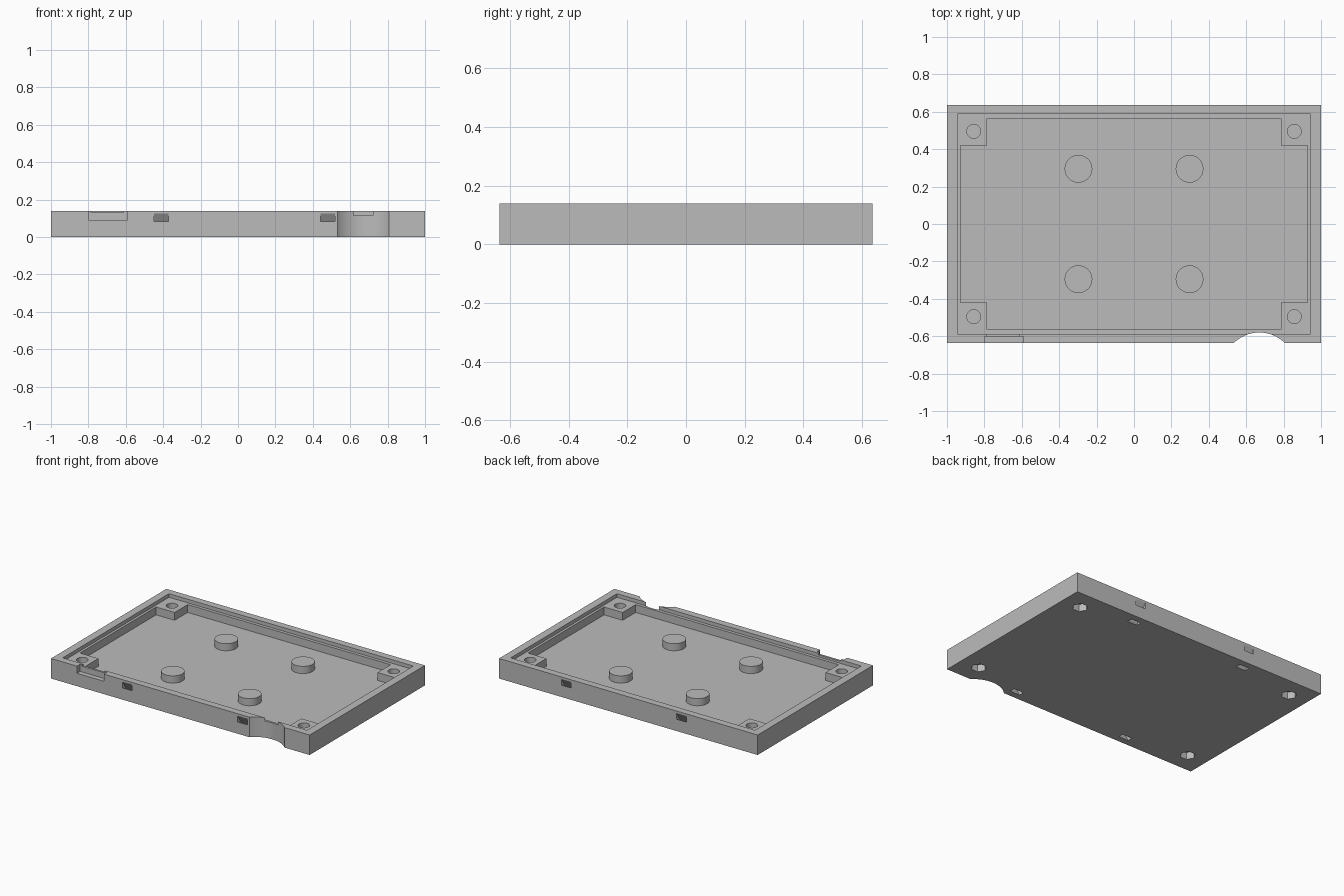
import bpy, bmesh, math
from mathutils import Vector

if "Cube" in bpy.data.objects:
    bpy.data.objects.remove(bpy.data.objects["Cube"])

grey = bpy.data.materials.new("plain_grey")
grey.use_nodes = True
grey.diffuse_color = (0.5, 0.5, 0.5, 1)
grey.node_tree.nodes["Principled BSDF"].inputs["Base Color"].default_value = (0.5, 0.5, 0.5, 1)


def prism(name, points, sweep):
    """Solid made by sweeping a closed 3D outline along a vector."""
    bm = bmesh.new()
    face = bm.faces.new([bm.verts.new(p) for p in points])
    grown = bmesh.ops.extrude_face_region(bm, geom=[face])["geom"]
    bmesh.ops.translate(bm, vec=Vector(sweep),
                        verts=[v for v in grown if isinstance(v, bmesh.types.BMVert)])
    bmesh.ops.recalc_face_normals(bm, faces=bm.faces)
    mesh = bpy.data.meshes.new(name)
    bm.to_mesh(mesh)
    bm.free()
    mesh.materials.append(grey)
    obj = bpy.data.objects.new(name, mesh)
    bpy.context.collection.objects.link(obj)
    return obj


def box(name, x0, x1, y0, y1, z0, z1):
    outline = [(x0, y0, z0), (x1, y0, z0), (x1, y1, z0), (x0, y1, z0)]
    return prism(name, outline, (0, 0, z1 - z0))


def column(name, x, y, radius, z0, z1, sides=32):
    turn = math.tau / sides
    outline = [(x + radius * math.cos(i * turn), y + radius * math.sin(i * turn), z0)
               for i in range(sides)]
    return prism(name, outline, (0, 0, z1 - z0))


def select_only(obj):
    bpy.ops.object.select_all(action="DESELECT")
    obj.select_set(True)
    bpy.context.view_layer.objects.active = obj


def combine(target, other, operation="DIFFERENCE"):
    other.hide_render = True
    mod = target.modifiers.new("combine", "BOOLEAN")
    mod.operation, mod.solver, mod.object = operation, "EXACT", other
    select_only(target)
    bpy.ops.object.modifier_apply(modifier=mod.name)
    bpy.data.objects.remove(other)


HALF_Y, TOP, LEDGE, FLOOR, ABOVE = 0.637, 0.14, 0.115, 0.06, 0.2

# Tray body with a recessed ledge inside the rim
tray = box("tray", -1, 1, -HALF_Y, HALF_Y, 0, TOP)
combine(tray, box("ledge_cutter", -0.945, 0.945, -0.587, 0.587, LEDGE, ABOVE))

# Deep pocket that leaves a square block in each corner
pocket = []
for sx, sy in ((1, 1), (-1, 1), (-1, -1), (1, -1)):
    corner = [(0.928, 0.421), (0.785, 0.421), (0.785, 0.565)]
    if sx * sy < 0:
        corner.reverse()
    pocket += [(sx * x, sy * y, FLOOR) for x, y in corner]
combine(tray, prism("pocket_cutter", pocket, (0, 0, ABOVE - FLOOR)))

# Screw holes above, hexagonal nut recesses below
for sx in (1, -1):
    for sy in (1, -1):
        x, y = sx * 0.857, sy * 0.495
        combine(tray, column("screw_cutter", x, y, 0.037, 0.055, ABOVE))
        combine(tray, column("nut_cutter", x, y, 0.05, -0.05, 0.05, 6))

# Slanted slots from the long sides down through the base
for sy in (1, -1):
    for x in (-0.41, 0.48):
        section = [(0.555, 0), (0.637, 0.125), (0.6698, 0.175), (0.6698, 0.133),
                   (0.637, 0.083), (0.5818, -0.02), (0.5418, -0.02)]
        outline = [(x - 0.038, sy * y, z) for y, z in section]
        combine(tray, prism("slot_cutter", outline, (0.076, 0, 0)))

# Rounded scallop and stepped notch in the front wall
combine(tray, column("scallop_cutter", 0.67, -0.773, 0.193, -0.05, ABOVE, 96))
combine(tray, box("notch_cutter", -0.8, -0.592, -0.7, -0.602, 0.09, ABOVE))
combine(tray, box("notch_step_cutter", -0.785, -0.612, -0.65, -0.58, 0.13, ABOVE))

# Round support studs on the floor
for sx in (1, -1):
    for sy in (1, -1):
        combine(tray, column("stud", sx * 0.297, sy * 0.295, 0.074, 0.03, 0.11, 48), "UNION")

select_only(tray)
bpy.ops.object.shade_smooth_by_angle(angle=math.radians(30))
